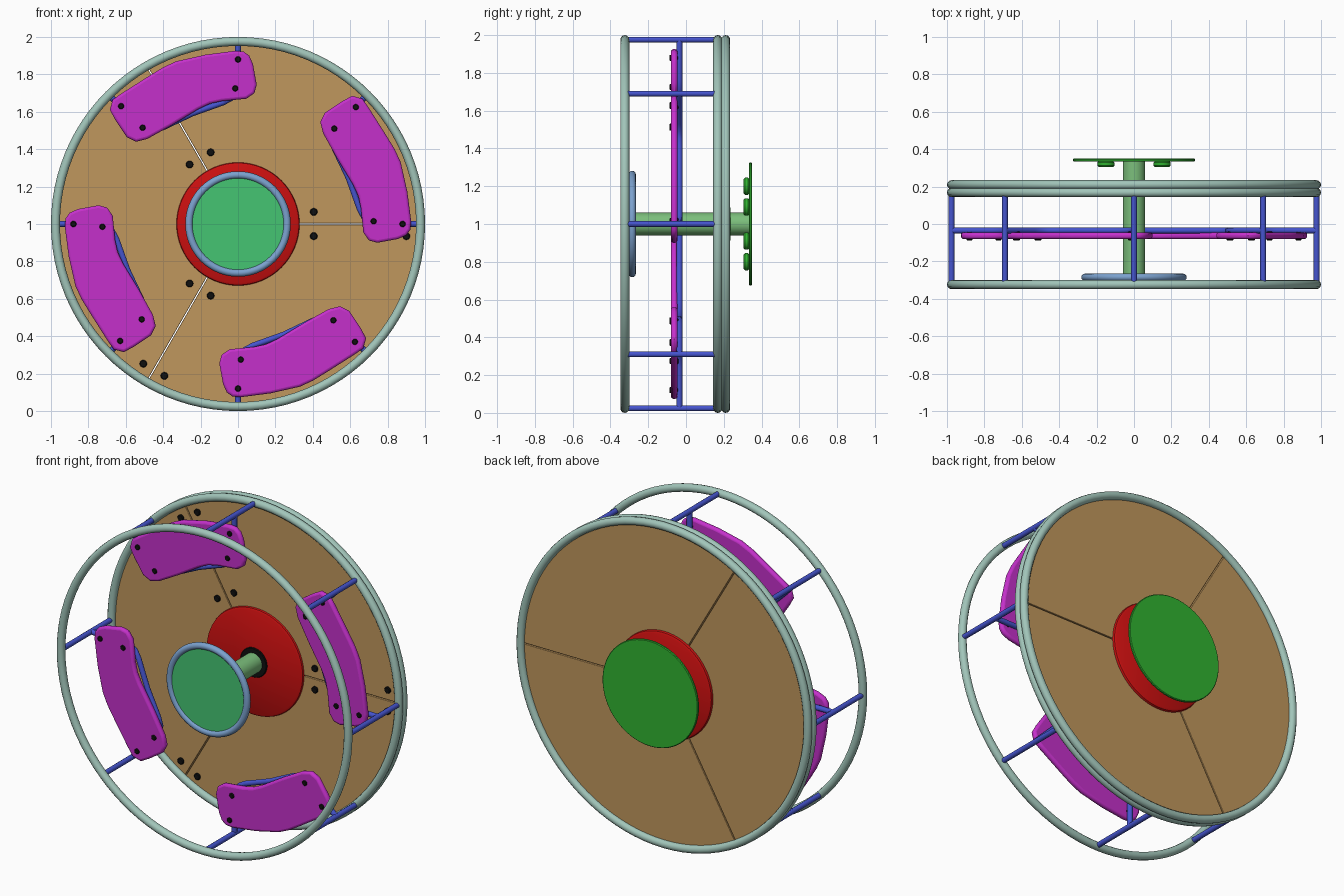
import bpy, bmesh
from math import sin, cos, pi, radians, atan2, hypot

if "Cube" in bpy.data.objects:
    bpy.data.objects.remove(bpy.data.objects["Cube"])

CZ = 1.0  # height of the wheel axis


def mat(name, r, g, b):
    m = bpy.data.materials.new(name)
    m.diffuse_color = (r, g, b, 1)
    m.use_nodes = True
    m.node_tree.nodes["Principled BSDF"].inputs["Base Color"].default_value = m.diffuse_color
    return m


MINT = mat("mint", .36, .56, .49)
BLUE = mat("blue", .06, .09, .62)
STEEL = mat("steel_blue", .2, .36, .62)
MAGENTA = mat("magenta", .56, .03, .6)
TAN = mat("tan", .53, .31, .11)
RED = mat("red", .6, .005, .005)
GREEN = mat("green", .03, .45, .03)
JADE = mat("jade", .06, .56, .17)
SAGE = mat("sage", .2, .52, .2)
BLACK = mat("black", .005, .005, .005)


def polar(r, a, y):
    return (r * cos(a), y, CZ + r * sin(a))


def finish(name, bm, material, angle=40):
    bmesh.ops.remove_doubles(bm, verts=bm.verts, dist=1e-5)
    bmesh.ops.recalc_face_normals(bm, faces=bm.faces)
    me = bpy.data.meshes.new(name)
    bm.to_mesh(me)
    bm.free()
    ob = bpy.data.objects.new(name, me)
    bpy.context.collection.objects.link(ob)
    me.materials.append(material)
    bpy.ops.object.select_all(action='DESELECT')
    bpy.context.view_layer.objects.active = ob
    ob.select_set(True)
    bpy.ops.object.shade_smooth_by_angle(angle=radians(angle))
    return ob


def lathe(name, profile, material, cx=0, cz=0, n=64, closed=False):
    """Turn an (r, y) profile around the y axis."""
    bm = bmesh.new()
    rows = [[bm.verts.new((cx + r * cos(2 * pi * i / n), y, CZ + cz + r * sin(2 * pi * i / n)))
             for i in range(n)] if r > 0 else [bm.verts.new((cx, y, CZ + cz))] * n
            for r, y in profile]
    if closed:
        rows.append(rows[0])
    for a, b in zip(rows, rows[1:]):
        for i in range(n):
            j = (i + 1) % n
            quad = list(dict.fromkeys((a[i], a[j], b[j], b[i])))
            if len(quad) > 2:
                bm.faces.new(quad)
    return finish(name, bm, material)


def ring(name, R, r, y, material):
    prof = [(R + r * cos(k * pi / 6), y + r * sin(k * pi / 6)) for k in range(12)]
    return lathe(name, prof, material, n=96, closed=True)


def disc(name, r, y0, y1, material, cx=0, cz=0, n=64, b=.004):
    return lathe(name, [(0, y0), (r - b, y0), (r, y0 + b), (r, y1 - b), (r - b, y1), (0, y1)],
                 material, cx, cz, n)


def prism(name, outline, y0, y1, material, bevel):
    """Extrude an (x, z) outline along y with rounded edges."""
    bm = bmesh.new()
    f = bm.faces.new([bm.verts.new((x, y0, CZ + z)) for x, z in outline])
    ext = bmesh.ops.extrude_face_region(bm, geom=[f])
    for v in ext['geom']:
        if isinstance(v, bmesh.types.BMVert):
            v.co.y = y1
    ob = finish(name, bm, material)
    m = ob.modifiers.new("round", 'BEVEL')
    m.width, m.segments, m.limit_method, m.angle_limit = bevel, 3, 'ANGLE', radians(60)
    return ob


def tube(name, pts, r, material):
    cu = bpy.data.curves.new(name, 'CURVE')
    cu.dimensions = '3D'
    cu.bevel_depth, cu.bevel_resolution, cu.use_fill_caps = r, 3, True
    sp = cu.splines.new('POLY')
    sp.points.add(len(pts) - 1)
    for p, co in zip(sp.points, pts):
        p.co = (*co, 1)
    cu.materials.append(material)
    ob = bpy.data.objects.new(name, cu)
    bpy.context.collection.objects.link(ob)


# outer rims
ring("front_rim", .976, .024, -.324, MINT)
ring("back_rim_inner", .976, .024, .168, MINT)
ring("back_rim_outer", .976, .024, .210, MINT)

# cross posts between the rims
for k in range(8):
    a = k * pi / 4
    tube(f"cross_post_{k}", [polar(.976, a, -.32), polar(.976, a, .165)], .016, BLUE)

# three back panel sectors with bolts along the seams
for k in range(3):
    a0 = k * 2 * pi / 3
    out, inn = [], []
    for i in range(33):
        t = i / 32
        out.append((.972, a0 + .003 / .972 + t * (2 * pi / 3 - .006 / .972)))
        inn.append((.09, a0 + .003 / .09 + t * (2 * pi / 3 - .006 / .09)))
    prism(f"back_panel_{k}", [(r * cos(a), r * sin(a)) for r, a in out + inn[::-1]],
          .172, .208, TAN, .003)
    for r in (.405, .9):
        for s in (-.065, .065):
            x, z = r * cos(a0) - s * sin(a0), r * sin(a0) + s * cos(a0)
            disc(f"panel_bolt_{k}", .02, .16, .18, BLACK, x, z, 16)

# red hub disc with rounded rim, and black bushing
lathe("hub_disc", [(0, .156), (.315, .156), (.326, .162), (.33, .175), (.33, .207),
                   (.326, .22), (.315, .226), (0, .226)], RED)
disc("hub_bushing", .09, .148, .17, BLACK)
disc("hub_flange", .09, .22, .236, GREEN)

# axle, front hand disc and its ring
disc("axle", .06, -.285, .34, SAGE, n=32)
ring("front_disc_ring", .262, .02, -.285, STEEL)
disc("front_disc", .26, -.293, -.277, JADE)

# rear mounting plate with bolts
disc("rear_plate", .325, .334, .35, GREEN)
for sx in (-.15, .15):
    for z in (-.2, -.09, .09, .2):
        disc("plate_bolt", .046, .305, .336, GREEN, sx, z, 24, .008)

# four curved pads on looped brackets
PAD = [(-.685, .61), (-.67, .665), (-.62, .70), (-.47, .795), (-.40, .838), (-.33, .87),
       (-.175, .905), (-.015, .926), (.03, .922), (.06, .90), (.08, .855), (.10, .745),
       (.088, .70), (.045, .67), (-.085, .657), (-.15, .643), (-.21, .615), (-.35, .53),
       (-.485, .455), (-.545, .44), (-.595, .465), (-.655, .555)]
PAD_BOLTS = [(-.625, .63), (-.51, .515), (0, .88), (-.015, .725)]
LOOP = [(.976, 0), (.76, 0), (.71, .8), (.675, 3), (.655, 7), (.645, 12), (.64, 17), (.64, 22.5)]
LOOP += [(r, 45 - d) for r, d in LOOP[-2::-1]]
for k in range(4):
    q = k * pi / 2

    def turn(p):
        return (p[0] * cos(q) - p[1] * sin(q), p[0] * sin(q) + p[1] * cos(q))
    prism(f"pad_{k}", [turn(p) for p in PAD], -.08, -.045, MAGENTA, .014)
    for p in PAD_BOLTS:
        x, z = turn(p)
        disc(f"pad_bolt_{k}", .016, -.088, -.04, BLACK, x, z, 16)
    tube(f"pad_bracket_{k}", [polar(r, q + pi / 2 + radians(d), -.035) for r, d in LOOP],
         .016, BLUE)
